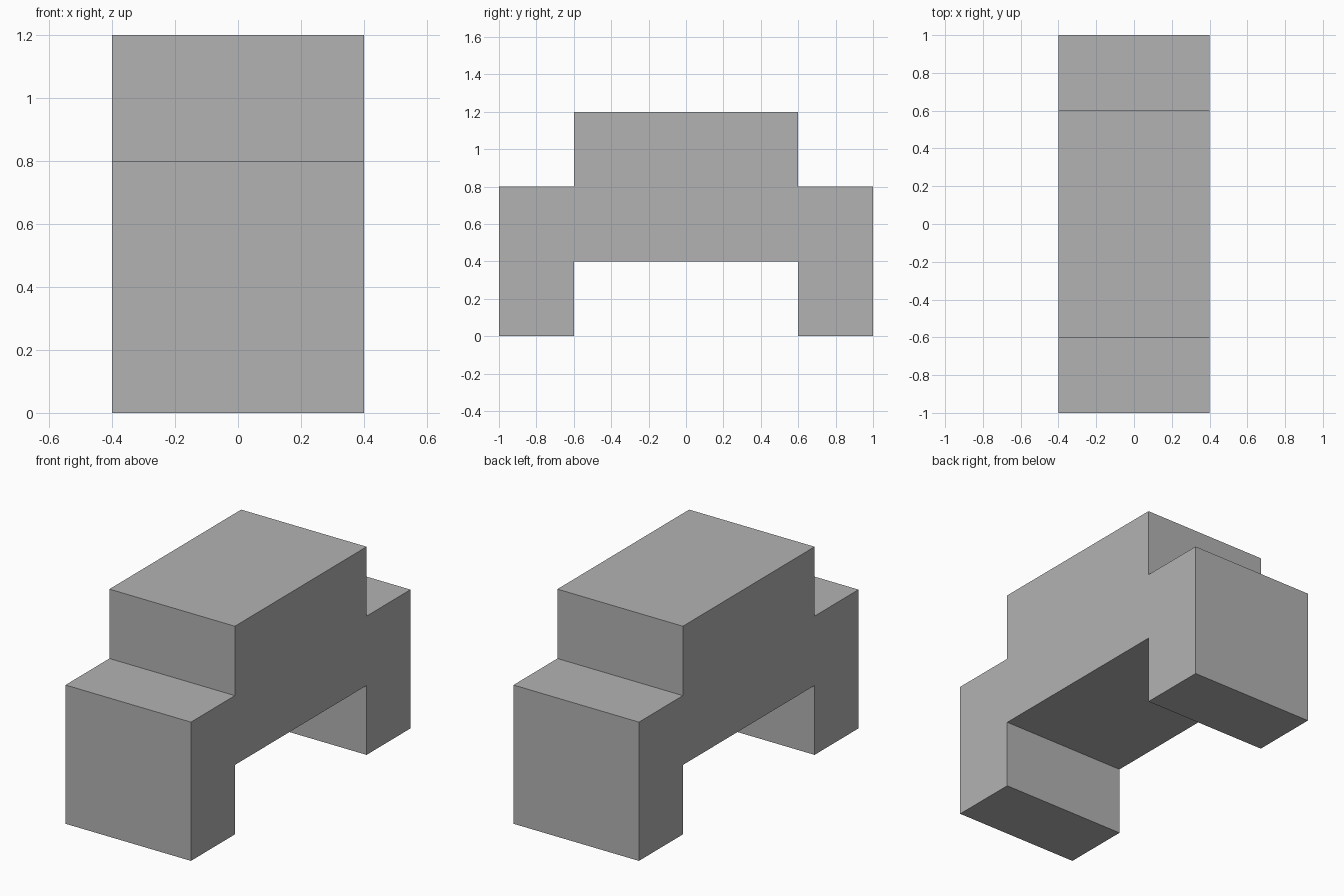
import bpy
import bmesh

cube = bpy.data.objects.get("Cube")
if cube:
    bpy.data.objects.remove(cube, do_unlink=True)

GREY = (0.45, 0.45, 0.45, 1.0)
HALF_WIDTH = 0.4

# Plain grey material
mat = bpy.data.materials.new("plain_grey")
mat.use_nodes = True
mat.diffuse_color = GREY
mat.node_tree.nodes["Principled BSDF"].inputs["Base Color"].default_value = GREY

# Stepped side profile (y, z): back half, mirrored to the front
half = [(0.6, 0.4), (0.6, 0), (1, 0), (1, 0.8), (0.6, 0.8), (0.6, 1.2)]
profile = half + [(-y, z) for y, z in reversed(half)]

# Extrude the profile across the width into one solid block
bm = bmesh.new()
face = bm.faces.new([bm.verts.new((-HALF_WIDTH, y, z)) for y, z in profile])
ext = bmesh.ops.extrude_face_region(bm, geom=[face], use_keep_orig=True)
moved = [g for g in ext["geom"] if isinstance(g, bmesh.types.BMVert)]
bmesh.ops.translate(bm, vec=(2 * HALF_WIDTH, 0, 0), verts=moved)
bmesh.ops.recalc_face_normals(bm, faces=bm.faces)

mesh = bpy.data.meshes.new("stepped_bridge_block")
bm.to_mesh(mesh)
bm.free()
mesh.materials.append(mat)
block = bpy.data.objects.new("stepped_bridge_block", mesh)
bpy.context.collection.objects.link(block)
